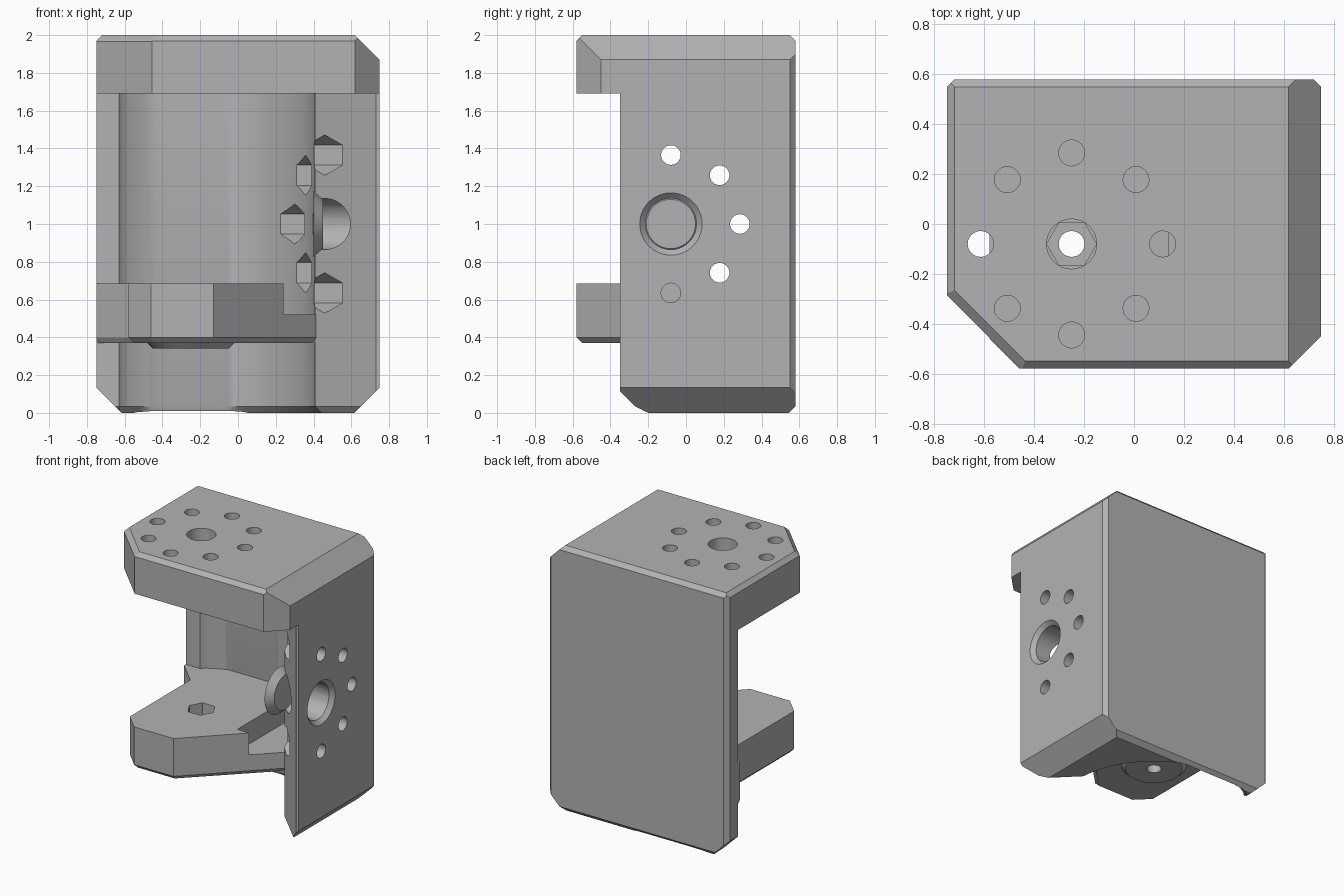
import bpy, bmesh, math
from mathutils import Vector, Matrix

cube = bpy.data.objects.get("Cube")
if cube:
    bpy.data.objects.remove(cube, do_unlink=True)

GREY = (0.45, 0.45, 0.45, 1)
mat = bpy.data.materials.new("plain grey")
mat.use_nodes = True
mat.diffuse_color = GREY
mat.node_tree.nodes["Principled BSDF"].inputs["Base Color"].default_value = GREY

CX, CY, R = -0.25, -0.08, 0.66   # hinge axis and swing radius


def make(name, bm):
    bmesh.ops.recalc_face_normals(bm, faces=bm.faces[:])
    me = bpy.data.meshes.new(name)
    bm.to_mesh(me)
    bm.free()
    ob = bpy.data.objects.new(name, me)
    bpy.context.collection.objects.link(ob)
    me.materials.append(mat)
    return ob


def loft(name, low, high, z0, z1):
    """Solid between two outlines with the same point count."""
    bm = bmesh.new()
    a = [bm.verts.new((x, y, z0)) for x, y in low]
    b = [bm.verts.new((x, y, z1)) for x, y in high]
    bm.faces.new(a)
    bm.faces.new(b)
    for i in range(len(a)):
        j = (i + 1) % len(a)
        bm.faces.new((a[i], a[j], b[j], b[i]))
    return make(name, bm)


def rod(axis, at, lo, hi, r0, r1=None, n=32):
    """Round or six-sided cutter along x or z; hex corners point along y."""
    bm = bmesh.new()
    turn = Matrix.Rotation(math.pi / 2, 4, 'Z')
    if axis == 'X':
        place = Matrix.Translation(((lo + hi) / 2, at[0], at[1])) @ Matrix.Rotation(math.pi / 2, 4, 'Y')
    else:
        place = Matrix.Translation((at[0], at[1], (lo + hi) / 2))
    bmesh.ops.create_cone(bm, cap_ends=True, segments=n, radius1=r0,
                          radius2=r0 if r1 is None else r1,
                          depth=hi - lo, matrix=place @ turn)
    return make("cutter", bm)


def combine(target, other, op='DIFFERENCE'):
    mod = target.modifiers.new("cut", 'BOOLEAN')
    mod.operation, mod.solver, mod.object = op, 'EXACT', other
    bpy.context.view_layer.objects.active = target
    bpy.ops.object.modifier_apply(modifier="cut")
    bpy.data.objects.remove(other, do_unlink=True)


def arc(r, back, start, end, n=40):
    """Swing arc around the hinge, flattened at the back."""
    pts = []
    for i in range(n + 1):
        t = start + (end - start) * i / n
        pts.append((CX + r * math.cos(t), min(back, CY + r * math.sin(t))))
    return pts


def polar(cx, cy, r, degrees):
    t = math.radians(degrees)
    return cx + r * math.cos(t), cy + r * math.sin(t)


# Bracket block: a box trimmed by chamfer planes
bm = bmesh.new()
bmesh.ops.create_cube(bm, size=1, matrix=Matrix.Translation((0, 0, 1)) @ Matrix.Diagonal((1.5, 1.16, 2, 1)))
H = math.sqrt(0.5)
planes = [((1, 0, 1), 2.62), ((-1, 0, 1), 2.72), ((0, 1, 1), 2.55), ((0, -1, 1), 2.55),
          ((1, 0, -1), 0.615), ((-1, 0, -1), 0.615), ((0, 1, -1), 0.545),
          ((1, 1, 0), 1.3), ((-1, 1, 0), 1.3), ((1, -1, 0), 1.2),
          ((-1, -1, 0), 1.035), ((-H, -H, 1), 2.697)]
for normal, d in planes:
    no = Vector(normal)
    cut = bmesh.ops.bisect_plane(bm, geom=bm.verts[:] + bm.edges[:] + bm.faces[:], dist=1e-5,
                                 plane_co=no * d / no.length_squared, plane_no=no, clear_outer=True)
    edges = [e for e in cut['geom_cut'] if isinstance(e, bmesh.types.BMEdge)]
    bmesh.ops.holes_fill(bm, edges=edges)
bracket = make("bracket", bm)

# Open swing space below the top plate, with a flared lower rim
T0 = math.asin(0.05 / R)
T1 = math.pi - math.acos(0.36 / R)


def pocket(grow, back):
    s = grow * 0.7
    return ([(1, -1), (1, -0.35 + grow), (0.73 + s * 0.4, -0.35 + s)]
            + arc(R + grow, back, T0, T1) + [(-0.63, 0.45 + grow), (-1, 0.45 + grow), (-1, -1)])


combine(bracket, loft("cutter", pocket(0, 0.545), pocket(0, 0.545), -0.1, 1.69))
combine(bracket, loft("cutter", pocket(0.04, 0.56), pocket(0, 0.545), -0.005, 0.035))

# Holes in the top plate
combine(bracket, rod('Z', (CX, CY), 1.6, 2.1, 0.1))
for k in range(8):
    combine(bracket, rod('Z', polar(CX, CY, 0.365, 45 * k), 1.6, 2.1, 0.052, n=24))

# Side bore with chamfered rims, ringed by bolt holes with nut pockets
combine(bracket, rod('X', (CY, 1), 0.1, 0.9, 0.135, n=48))
combine(bracket, rod('X', (CY, 1), 0.72, 0.76, 0.135, 0.175, n=48))
combine(bracket, rod('X', (CY, 1), 0.40, 0.45, 0.175, 0.13, n=48))
for k in range(-2, 3):
    spot = polar(CY, 1, 0.365, 45 * k)
    combine(bracket, rod('X', spot, 0.1, 0.9, 0.052, n=24))
    combine(bracket, rod('X', spot, 0.1, 0.6, 0.107, n=6))

# Lower arm reaching forward from the back wall
def arm_outline(inset):
    s = inset * 0.41
    return ([(-0.46 + s, -0.58 + inset), (-0.13 - s, -0.58 + inset), (0.42 - inset, -0.03)]
            + arc(R + 0.01, 0.55, T0, T1)
            + [(-0.63, 0.46), (-0.75, 0.46), (-0.75 + inset, 0.43),
               (-0.58 + inset, 0.26 - s), (-0.58 + inset, -0.46 + s)])


arm = loft("lower_arm", arm_outline(0), arm_outline(0), 0.4, 0.685)
combine(arm, loft("rim", arm_outline(0.03), arm_outline(0), 0.37, 0.4), 'UNION')
combine(arm, rod('Z', (CX, CY), 0.34, 0.375, 0.2, 0.235, n=48), 'UNION')

# Step in the arm, pivot nut pocket and pivot hole
step = [(0.14, -0.21), (1, -0.21), (1, 1), (0.14, 1)]
combine(arm, loft("cutter", step, step, 0.52, 0.8))
combine(arm, rod('Z', (CX, CY), 0.5, 0.8, 0.1, n=6))
combine(arm, rod('Z', (CX, CY), 0.2, 0.8, 0.052, n=24))

for ob in (bracket, arm):
    bpy.ops.object.select_all(action='DESELECT')
    ob.select_set(True)
    bpy.context.view_layer.objects.active = ob
    bpy.ops.object.shade_smooth_by_angle(angle=math.radians(25))
